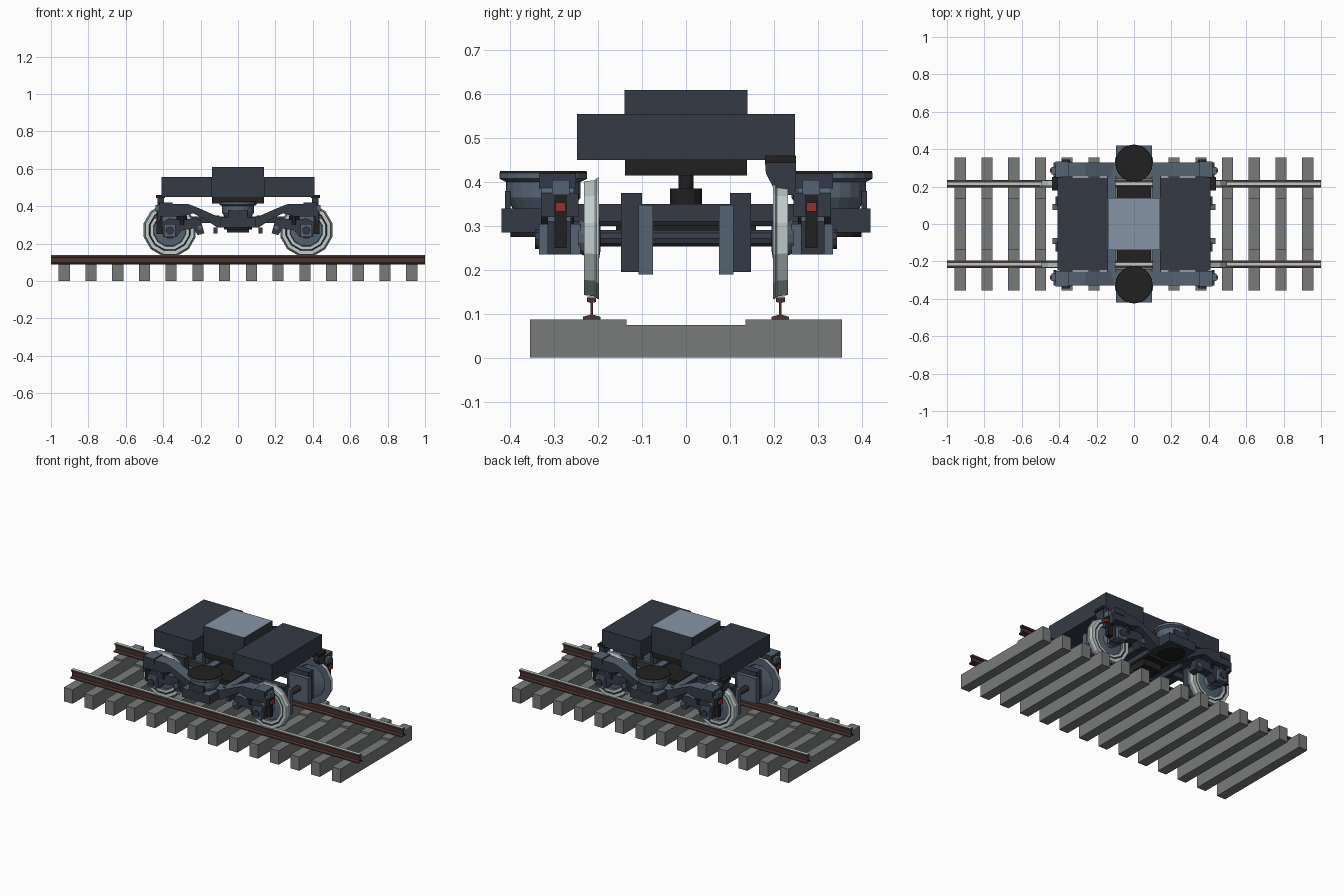
import bpy, bmesh, math
from mathutils import Vector

cube = bpy.data.objects.get("Cube")
if cube:
    bpy.data.objects.remove(cube, do_unlink=True)


def material(name, r, g, b):
    m = bpy.data.materials.new(name)
    m.use_nodes = True
    m.diffuse_color = (r, g, b, 1)
    m.node_tree.nodes["Principled BSDF"].inputs["Base Color"].default_value = (r, g, b, 1)
    return m


DARK = material("dark_slate", .034, .042, .06)
SLATE = material("slate", .09, .125, .17)
PANEL = material("pale_slate", .24, .3, .38)
STEEL = material("bright_steel", .53, .6, .6)
RUST = material("rust_brown", .065, .034, .03)
STONE = material("sleeper_grey", .19, .195, .195)
BLACK = material("black_rubber", .015, .015, .015)
RED = material("red", .3, .03, .03)


def finish(name, bm, mats, top=False):
    bmesh.ops.recalc_face_normals(bm, faces=bm.faces[:])
    if top:                              # upward faces take the second colour
        bm.normal_update()
        for f in bm.faces:
            f.material_index = int(f.normal.z > .5)
    me = bpy.data.meshes.new(name)
    bm.to_mesh(me)
    bm.free()
    for m in mats:
        me.materials.append(m)
    ob = bpy.data.objects.new(name, me)
    bpy.context.collection.objects.link(ob)
    return ob


def prism(name, pts, axis, a, b, mat, top=None):
    """Extrude a profile along x (points are y, z) or y (points are x, z)."""
    bm = bmesh.new()
    def at(p, t):
        return (t, p[0], p[1]) if axis == "x" else (p[0], t, p[1])
    lo = [bm.verts.new(at(p, a)) for p in pts]
    hi = [bm.verts.new(at(p, b)) for p in pts]
    bm.faces.new(lo)
    bm.faces.new(hi)
    n = len(pts)
    for i in range(n):
        j = (i + 1) % n
        bm.faces.new((lo[i], lo[j], hi[j], hi[i]))
    return finish(name, bm, [mat, top] if top else [mat], bool(top))


def box(name, x, y, z, mat, top=None):
    pts = [(x[0], z[0]), (x[1], z[0]), (x[1], z[1]), (x[0], z[1])]
    return prism(name, pts, "y", y[0], y[1], mat, top)


def lathe(name, profile, mats, sides, centre, axis, turn=0):
    """Spin (radius, offset, material of the band that follows) round an axis."""
    bm = bmesh.new()
    rings = []
    for r, t, _ in profile:
        ring = []
        for i in range(sides):
            a = 2 * math.pi * (i + turn) / sides
            u, v = r * math.cos(a), r * math.sin(a)
            p = (u, t, v) if axis == "y" else (u, v, t)
            ring.append(bm.verts.new(Vector(p) + Vector(centre)))
        rings.append(ring)
    for k in range(len(rings) - 1):
        for i in range(sides):
            j = (i + 1) % sides
            f = bm.faces.new((rings[k][i], rings[k][j], rings[k + 1][j], rings[k + 1][i]))
            f.material_index = profile[k][2]
    for k in (0, -1):
        bm.faces.new(rings[k]).material_index = profile[k][2]
    return finish(name, bm, mats)


def mirror_x(half):
    return half + [(-x, z) for x, z in reversed(half)]


def span(s, a, b):
    return sorted((s * a, s * b))


# Track: sleepers with a recessed middle, and two rails
tie = mirror_x([(.355, 0), (.355, .087), (.135, .087), (.135, .075)])
for i in range(14):
    x = (i - 6.5) * .143
    prism("sleeper", tie, "x", x - .03, x + .03, STONE)
for s in (-1, 1):
    c = s * .215
    half = [(.02, .087), (.02, .093), (.003, .098), (.003, .125), (.01, .127), (.01, .137)]
    rail = [(c + y, z) for y, z in mirror_x(half)]
    prism("rail", rail, "x", -1, 1, RUST)
    box("rail_top", (-1, 1), (c - .0098, c + .0098), (.136, .139), STEEL)

# Body: raised centre block between two decks, on a pivot
box("centre_block", (-.14, .14), (-.14, .14), (.45, .61), DARK, PANEL)
box("centre_underside", (-.139, .139), (-.139, .139), (.415, .45), BLACK)
for s in (-1, 1):
    box("deck", span(s, .14, .41), (-.248, .248), (.45, .555), DARK)
lathe("pivot_post", [(.017, .34, 0), (.017, .42, 0)], [BLACK], 12, (0, 0, 0), "z")
lathe("pivot_base", [(.036, .33, 0), (.036, .385, 0)], [BLACK], 12, (0, 0, 0), "z")

# Bolster and cross beams between the side frames
box("bolster", (-.09, .09), (-.2, .2), (.3, .345), BLACK)
box("bolster_keel", (-.06, .06), (-.16, .16), (.26, .3), BLACK)
for s in (-1, 1):
    box("cross_beam", span(s, .1, .145), (-.29, .29), (.31, .35), DARK, SLATE)
    box("lower_tie", span(s, .11, .13), (-.27, .27), (.255, .285), DARK)
    for t in (-1, 1):
        box("longitudinal", span(s, .1, .3), span(t, .08, .105), (.31, .345), DARK)

frame = [(0, .285), (.11, .285), (.17, .325), (.24, .362), (.3, .345), (.43, .345),
         (.43, .375), (.405, .405), (.36, .412), (.26, .41), (.2, .385), (.11, .345), (0, .345)]
arm = [(.18, .255), (.215, .245), (.24, .28), (.3, .27), (.33, .235), (.4, .235),
       (.41, .31), (.37, .335), (.3, .325), (.24, .335), (.2, .33)]
bracket = [(.18, .445), (.25, .445), (.25, .37), (.215, .37), (.2, .385), (.182, .42)]

for sy in (-1, 1):
    # Side frame with its centre seat and air spring
    f = mirror_x(frame[1:-1])
    prism("side_frame", f, "y", *span(sy, .255, .33), DARK, SLATE)
    box("spring_seat", (-.095, .095), span(sy, .24, .42), (.285, .34), DARK, SLATE)
    c = (0, sy * .325, 0)
    lathe("spring_base", [(.075, .275, 0), (.075, .29, 0)], [BLACK], 16, c, "z")
    lathe("air_spring", [(.07, .34, 0), (.085, .365, 0), (.085, .4, 0), (.1, .408, 0),
                         (.1, .42, 1), (.098, .425, 1)], [SLATE, BLACK], 20, c, "z")
    box("frame_rib", (-.05, .05), span(sy, .4, .412), (.29, .38), DARK)

    for sx in (-1, 1):
        # Wheel: flange inside, bright tread and rim, dished slate disc
        hub = (sx * .365, sy * .215, .272)
        prof = [(.03, -.02, 0), (.095, -.01, 0), (.1, -.017, 0), (.144, -.017, 1),
                (.142, -.011, 1), (.137, -.008, 1), (.134, .017, 1), (.114, .017, 2),
                (.111, .012, 2), (.107, .015, 1), (.09, .015, 0), (.086, .004, 0),
                (.045, .008, 0), (.035, .03, 0)]
        prof = [(r, t * sy, m) for r, t, m in prof]
        lathe("wheel", prof, [SLATE, STEEL, DARK], 12, hub, "y", .5)

        # Axle box, swing arm and primary spring
        prism("swing_arm", [(sx * x, z) for x, z in arm], "y",
              *span(sy, .262, .315), DARK, SLATE)
        box("axle_box", span(sx, .335, .395), span(sy, .24, .335), (.235, .305), SLATE)
        lathe("axle_cap", [(.022, 0, 0), (.022, sy * .01, 0)], [DARK], 8,
              (sx * .365, sy * .334, .27), "y")
        lathe("arm_pin", [(.016, 0, 0), (.016, sy * .07, 0)], [SLATE], 8,
              (sx * .205, sy * .255, .285), "y")
        lathe("primary_spring", [(.028, .3, 0), (.028, .35, 0)], [BLACK], 10,
              (sx * .3, sy * .29, 0), "z")
        box("frame_cap", span(sx, .35, .42), span(sy, .25, .335), (.385, .42), DARK, SLATE)

        # End damper with a red marker
        box("damper_mount", span(sx, .42, .44), span(sy, .265, .305), (.37, .405), SLATE)
        box("damper", span(sx, .405, .435), span(sy, .272, .3), (.25, .37), BLACK)
        box("damper_marker", span(sx, .43, .45), span(sy, .275, .297), (.333, .353), RED)
        box("damper_side", span(sx, .415, .43), span(sy, .245, .33), (.32, .375), DARK)

        # Brake unit and gear housing beside the axle
        box("brake_unit", span(sx, .3, .435), span(sy, .075, .108), (.19, .348), SLATE)
        box("gear_housing", span(sx, .27, .42), span(sy, .1, .148), (.195, .375), DARK)

for sx in (-1, 1):
    # Axle and the guard over the rear wheel
    lathe("axle", [(.02, -.24, 0), (.02, .24, 0)], [DARK], 10, (sx * .365, 0, .272), "y")
    prism("wheel_guard", bracket, "x", *span(sx, .395, .43), DARK)
    box("guard_cap", span(sx, .39, .438), (.18, .25), (.443, .46), BLACK)
